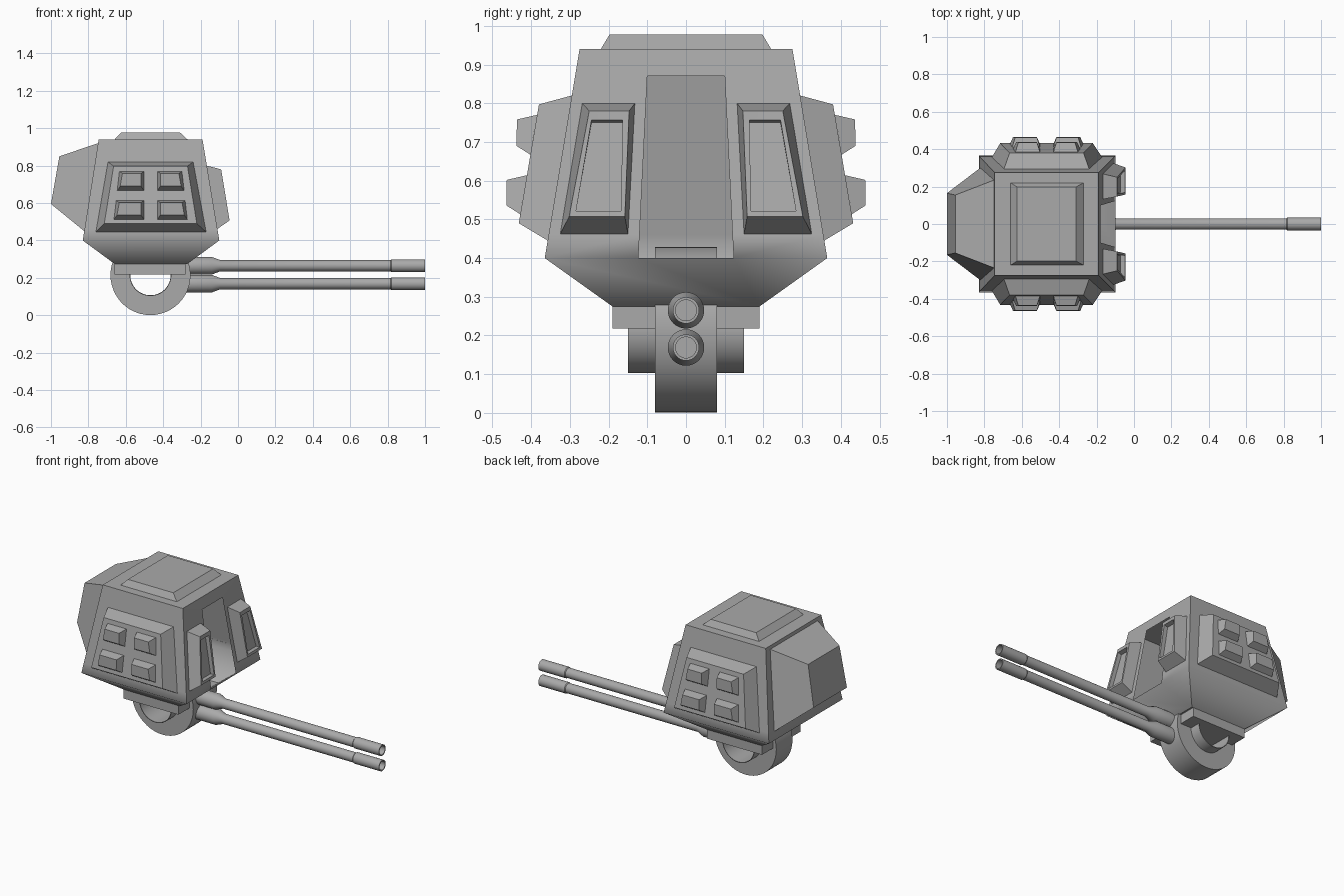
import bpy
import bmesh
from math import sin, cos, pi, radians

cube = bpy.data.objects.get("Cube")
if cube:
    bpy.data.objects.remove(cube, do_unlink=True)

grey = bpy.data.materials.new("gunmetal grey")
grey.use_nodes = True
grey.diffuse_color = (0.4, 0.4, 0.4, 1)
grey.node_tree.nodes["Principled BSDF"].inputs["Base Color"].default_value = (0.4, 0.4, 0.4, 1)


def finish(name, bm, soft=None):
    """Turn a bmesh into a shaded object; edges are soft by angle or by a rule."""
    bmesh.ops.recalc_face_normals(bm, faces=bm.faces)
    for f in bm.faces:
        f.smooth = True
    for e in bm.edges:
        if soft:
            e.smooth = soft(e)
        else:
            e.smooth = e.calc_face_angle(pi) < radians(25)
    mesh = bpy.data.meshes.new(name)
    bm.to_mesh(mesh)
    bm.free()
    mesh.materials.append(grey)
    obj = bpy.data.objects.new(name, mesh)
    bpy.context.collection.objects.link(obj)
    return obj


def bridge(bm, a, b):
    for i in range(len(a)):
        j = (i + 1) % len(a)
        bm.faces.new((a[i], a[j], b[j], b[i]))


def loft(name, loops, cap_start=False, mirror=False):
    """Skin through loops of points, optionally copied across y = 0."""
    bm = bmesh.new()
    for side in ((1, -1) if mirror else (1,)):
        rings = [[bm.verts.new((x, y * side, z)) for x, y, z in lp] for lp in loops]
        for a, b in zip(rings, rings[1:]):
            bridge(bm, a, b)
        bm.faces.new(rings[-1])
        if cap_start:
            bm.faces.new(rings[0])
    return finish(name, bm)


def rect(x0, x1, y, z):
    return [(x0, -y, z), (x1, -y, z), (x1, y, z), (x0, y, z)]


def wall_y(low, high):
    """Trapezoid on a side wall; each edge is (z, x0, x1, depth)."""
    (z, a, b, d), (w, e, f, g) = low, high
    return [(a, -d, z), (b, -d, z), (f, -g, w), (e, -g, w)]


def wall_x(low, high):
    """Trapezoid on an end wall; each edge is (z, y0, y1, x)."""
    (z, a, b, d), (w, e, f, g) = low, high
    return [(d, a, z), (d, b, z), (g, f, w), (g, e, w)]


def revolve(name, profile, axis, centre, closed=False, sides=32):
    """Spin (position, radius) points about the x or y axis."""
    bm = bmesh.new()
    cx, cz = centre
    rings = []
    for p, r in profile:
        ring = []
        for i in range(sides):
            u, v = r * cos(2 * pi * i / sides), r * sin(2 * pi * i / sides)
            ring.append(bm.verts.new((p, u, cz + v) if axis == "x" else (cx + u, p, cz + v)))
        rings.append(ring)
    for a, b in zip(rings, rings[1:]):
        bridge(bm, a, b)
    if closed:
        bridge(bm, rings[-1], rings[0])
    else:
        bm.faces.new(rings[0])
        bm.faces.new(rings[-1])
    return finish(name, bm)


# Hull shell with an open slot in the gun-side wall
def hull():
    bm = bmesh.new()
    low, mid, top = [[bm.verts.new(p) for p in rect(*a)] for a in (
        (-0.66, -0.27, 0.19, 0.275), (-0.83, -0.10, 0.365, 0.40), (-0.745, -0.19, 0.275, 0.94))]
    s0, s1, s2, s3 = [bm.verts.new(p) for p in wall_x(
        (0.40, -0.123, 0.123, -0.10), (0.87, -0.10, 0.10, -0.178))]
    for i in (0, 2, 3):
        j = (i + 1) % 4
        bm.faces.new((low[i], low[j], mid[j], mid[i]))
        bm.faces.new((mid[i], mid[j], top[j], top[i]))
    bm.faces.new((low[1], low[2], mid[2], s1, s0, mid[1]))
    bm.faces.new((mid[1], s0, s3, top[1]))
    bm.faces.new((s1, mid[2], top[2], s2))
    bm.faces.new((s3, s2, top[2], top[1]))
    bm.faces.new(low)
    bm.faces.new(top)
    # extra loop keeps the soft lower edge close to the corner
    bmesh.ops.bisect_plane(bm, geom=bm.verts[:] + bm.edges[:] + bm.faces[:],
                           plane_co=(0, 0, 0.46), plane_no=(0, 0, 1))
    finish("hull", bm, lambda e: all(0.39 < v.co.z < 0.47 for v in e.verts)
           and abs(e.verts[0].co.z - e.verts[1].co.z) < 0.01)


hull()
loft("roof_plate", [rect(-0.66, -0.27, 0.22, 0.94), rect(-0.625, -0.31, 0.198, 0.977)])

# Rear bustle
loft("rear_bustle", [
    wall_x((0.45, -0.30, 0.30, -0.822), (0.92, -0.235, 0.235, -0.748)),
    wall_x((0.595, -0.165, 0.165, -1.0), (0.85, -0.155, 0.155, -0.955))])

# Raised side panels and their pads
loft("side_panels", [
    wall_y((0.445, -0.76, -0.17, 0.357), (0.82, -0.695, -0.24, 0.295)),
    wall_y((0.49, -0.715, -0.22, 0.432), (0.797, -0.665, -0.27, 0.380))], mirror=True)


def panel_depth(z):
    return 0.432 - (z - 0.49) * 0.169


pads = {"upper": (0.667, 0.77, 0.105, 0.175), "lower": (0.513, 0.614, 0.115, 0.192)}
for row, (z0, z1, inner, outer) in pads.items():
    for col, sign in (("rear", -1), ("gun", 1)):
        def edge(z, inset, lift, flare):
            xs = sorted(-0.467 + sign * s for s in
                        (0.036 + inset, outer + flare - inset))
            return (z, xs[0], xs[1], panel_depth(z) + lift)
        loft(f"{row}_{col}_pad", [
            wall_y(edge(z0, 0, 0, 0.004), edge(z1, 0, 0, -0.008)),
            wall_y(edge(z0 + 0.023, 0.016, 0.04, 0.004),
                   edge(z1 - 0.012, 0.016, 0.05, -0.008))], mirror=True)

# Framed, recessed panels either side of the slot
loft("slot_side_panels", [
    wall_x((0.462, 0.15, 0.325, -0.11), (0.80, 0.132, 0.268, -0.167)),
    wall_x((0.507, 0.158, 0.302, -0.045), (0.78, 0.147, 0.25, -0.09)),
    wall_x((0.522, 0.168, 0.284, -0.048), (0.757, 0.164, 0.244, -0.087)),
    wall_x((0.522, 0.168, 0.284, -0.073), (0.75, 0.164, 0.244, -0.112))], mirror=True)

# Mount below the hull
loft("mount_plate", [rect(-0.66, -0.28, 0.19, 0.218), rect(-0.66, -0.28, 0.19, 0.275)], cap_start=True)
pivot = (-0.468, 0.215)
revolve("pivot_ring", [(-0.08, 0.112), (-0.08, 0.214), (0.08, 0.214), (0.08, 0.112)],
        "y", pivot, closed=True, sides=48)
revolve("pivot_sleeve", [(-0.15, 0.108), (-0.15, 0.112), (0.15, 0.112), (0.15, 0.108)],
        "y", pivot, closed=True, sides=48)

# Twin barrels with hollow muzzles
for name, z in (("upper_barrel", 0.265), ("lower_barrel", 0.169)):
    revolve(name, [(-0.28, 0.047), (-0.14, 0.047), (-0.095, 0.03), (0.815, 0.03),
                   (0.82, 0.034), (1.0, 0.034), (1.0, 0.027), (0.88, 0.027)], "x", (0, z))
